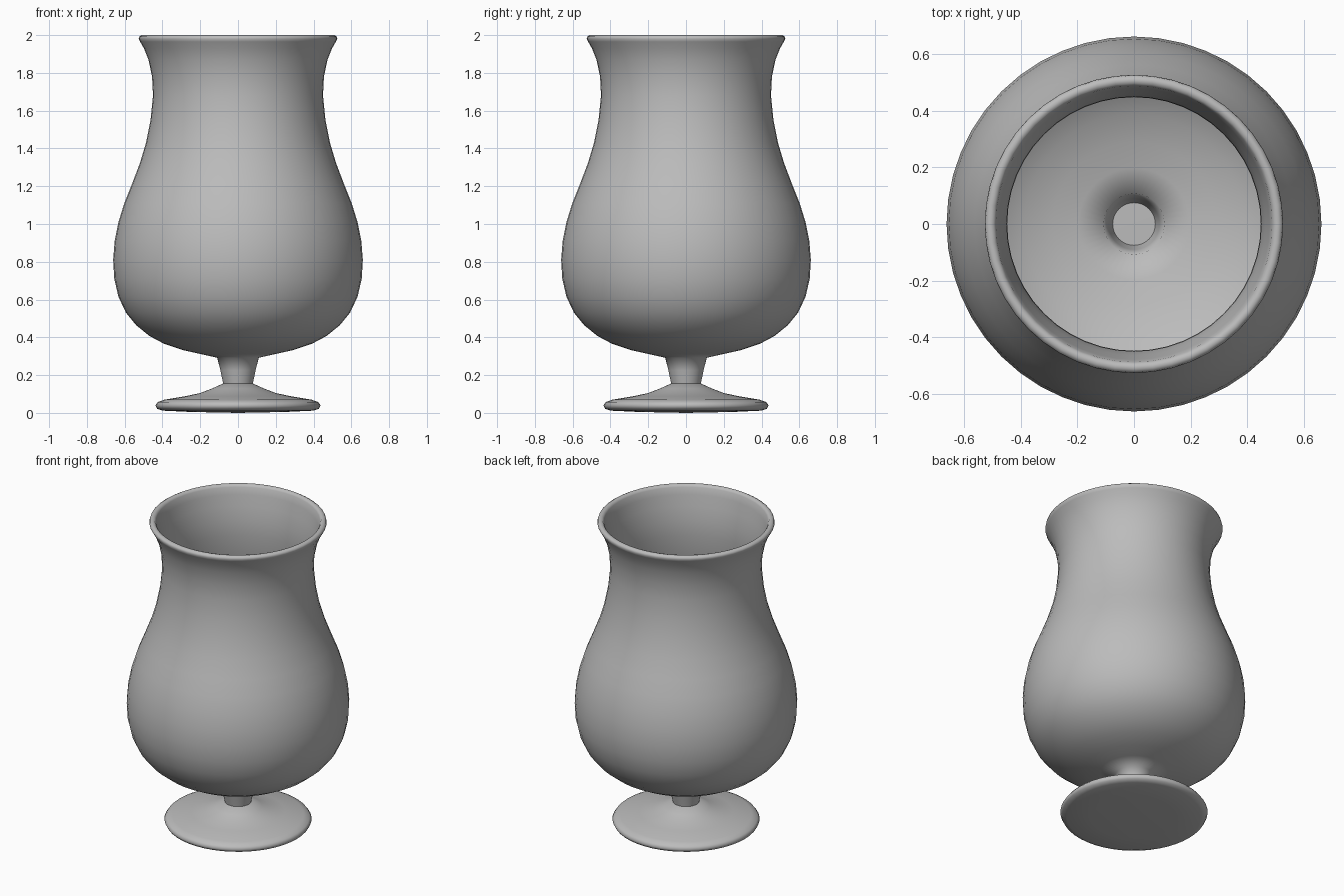
import bpy, bmesh, math

if "Cube" in bpy.data.objects:
    bpy.data.objects.remove(bpy.data.objects["Cube"])

SEGMENTS = 48

# Mid grey shared by all parts
grey = bpy.data.materials.new("mid_grey")
grey.diffuse_color = (0.5, 0.5, 0.5, 1)
grey.use_nodes = True
grey.node_tree.nodes["Principled BSDF"].inputs["Base Color"].default_value = grey.diffuse_color


def lathe(name, profile, angle):
    """Revolve (radius, z) points round the z axis; radius 0 makes a pole."""
    bm = bmesh.new()
    rings = []
    for r, z in profile:
        if r == 0:
            rings.append([bm.verts.new((0, 0, z))] * SEGMENTS)
        else:
            rings.append([bm.verts.new((r * math.cos(2 * math.pi * i / SEGMENTS),
                                        r * math.sin(2 * math.pi * i / SEGMENTS), z))
                          for i in range(SEGMENTS)])
    for a, b in zip(rings, rings[1:]):
        for i in range(SEGMENTS):
            j = (i + 1) % SEGMENTS
            bm.faces.new(list(dict.fromkeys((a[i], a[j], b[j], b[i]))))
    bmesh.ops.recalc_face_normals(bm, faces=bm.faces)
    mesh = bpy.data.meshes.new(name)
    bm.to_mesh(mesh)
    bm.free()
    mesh.materials.append(grey)
    obj = bpy.data.objects.new(name, mesh)
    bpy.context.collection.objects.link(obj)
    bpy.ops.object.select_all(action='DESELECT')
    bpy.context.view_layer.objects.active = obj
    obj.select_set(True)
    bpy.ops.object.shade_smooth_by_angle(angle=math.radians(angle))
    return obj


# Foot: slightly domed underside, rounded edge, concave top
lathe("foot", [(0, 0.0), (0.25, 0.005), (0.40, 0.012), (0.428, 0.022),
               (0.437, 0.04), (0.425, 0.057), (0.39, 0.07), (0.28, 0.088),
               (0.20, 0.105), (0.14, 0.128), (0.08, 0.155), (0, 0.155)], 75)

# Outer wall of hollow stem and bowl, from the stem bottom to the rim
wall = [(0.078, 0.152), (0.093, 0.225), (0.11, 0.292), (0.20, 0.312),
        (0.29, 0.332), (0.39, 0.365), (0.47, 0.408), (0.54, 0.465),
        (0.593, 0.53), (0.633, 0.615), (0.655, 0.71), (0.661, 0.81),
        (0.653, 0.91), (0.633, 1.01), (0.602, 1.11), (0.562, 1.21),
        (0.52, 1.32), (0.487, 1.43), (0.463, 1.55), (0.45, 1.68),
        (0.455, 1.78), (0.474, 1.87), (0.498, 1.93), (0.518, 1.965)]

# Rolled rim and thin inner wall
rim = [(0.526, 1.98), (0.523, 1.992), (0.51, 2.0), (0.495, 1.997), (0.487, 1.985)]
inner = [(0.478, 1.94), (0.463, 1.87), (0.449, 1.78)]
inner += [(r - 0.003, z + 0.004) for r, z in reversed(wall[:20])]
lathe("bowl_and_stem", wall + rim + inner + [(0, 0.157)], 72)
